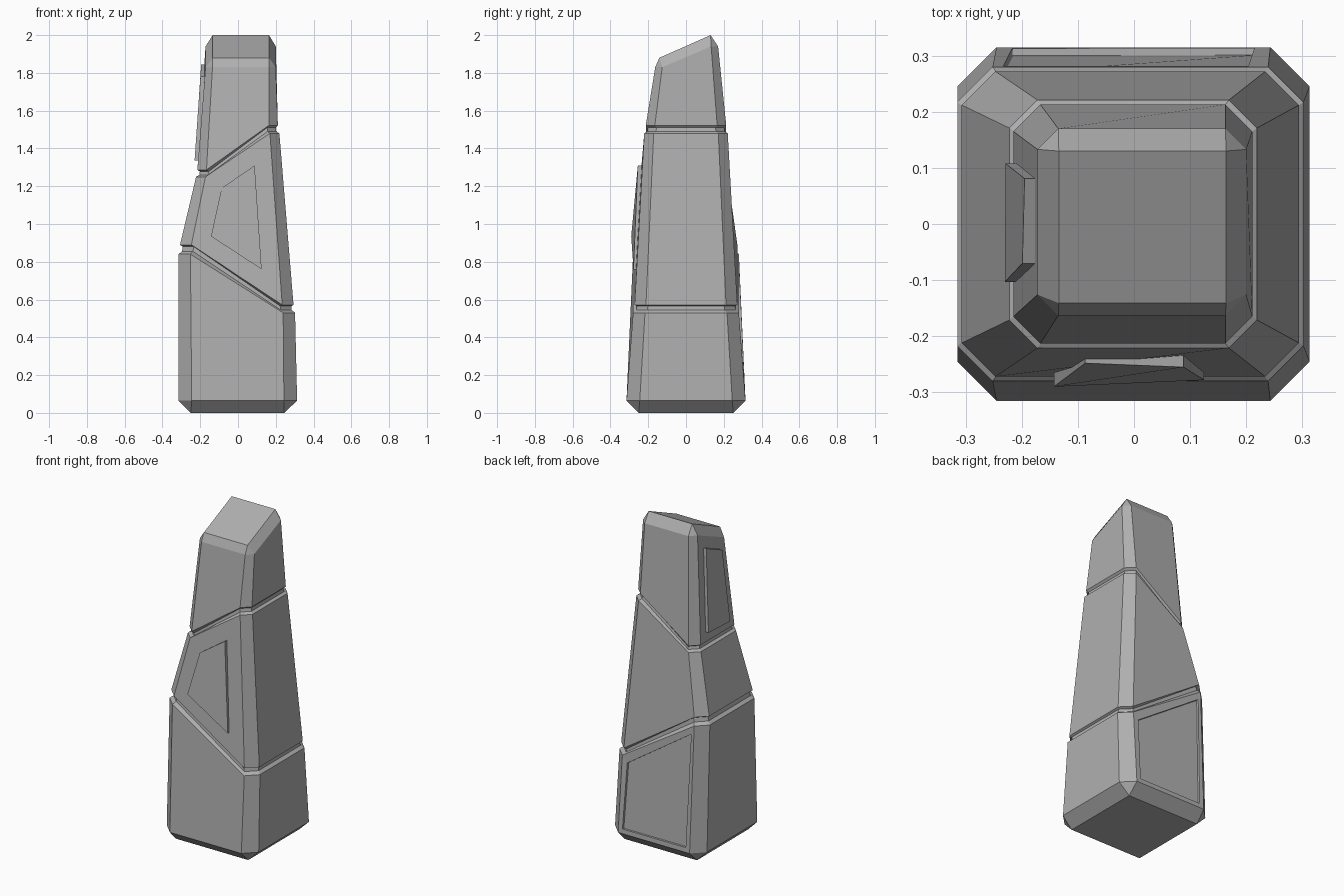
import bpy, bmesh

if "Cube" in bpy.data.objects:
    bpy.data.objects.remove(bpy.data.objects["Cube"])

# Dark grey stone
stone = bpy.data.materials.new("stone_grey")
stone.diffuse_color = (0.43, 0.43, 0.43, 1.0)
stone.use_nodes = True
stone.node_tree.nodes["Principled BSDF"].inputs["Base Color"].default_value = stone.diffuse_color


def finish(bm, name):
    bmesh.ops.recalc_face_normals(bm, faces=bm.faces)
    mesh = bpy.data.meshes.new(name)
    bm.to_mesh(mesh)
    bm.free()
    mesh.materials.append(stone)
    obj = bpy.data.objects.new(name, mesh)
    bpy.context.collection.objects.link(obj)
    return obj


def ring(bm, x0, x1, y0, y1, c, z_fl, z_fr, z_br, z_bl):
    """Rectangle with cut corners; each corner has its own height."""
    pts = [(x0, y0 + c, z_fl), (x0 + c, y0, z_fl),
           (x1 - c, y0, z_fr), (x1, y0 + c, z_fr),
           (x1, y1 - c, z_br), (x1 - c, y1, z_br),
           (x0 + c, y1, z_bl), (x0, y1 - c, z_bl)]
    return [bm.verts.new(p) for p in pts]


def slant_x(bm, x0, x1, y, c, zl, zr):
    return ring(bm, x0, x1, -y, y, c, zl, zr, zr, zl)


# Standing stone: three slanted blocks separated by narrow grooves
bm = bmesh.new()
rings = [
    slant_x(bm, -0.25, 0.245, 0.25, 0.0, 0.0, 0.0),
    slant_x(bm, -0.315, 0.313, 0.315, 0.07, 0.065, 0.065),
    # lower groove
    slant_x(bm, -0.315, 0.302, 0.28, 0.063, 0.84, 0.53),
    slant_x(bm, -0.297, 0.284, 0.262, 0.058, 0.855, 0.545),
    slant_x(bm, -0.292, 0.282, 0.26, 0.058, 0.88, 0.565),
    slant_x(bm, -0.307, 0.294, 0.272, 0.06, 0.89, 0.572),
    # upper groove
    slant_x(bm, -0.222, 0.219, 0.221, 0.05, 1.25, 1.48),
    slant_x(bm, -0.205, 0.203, 0.205, 0.046, 1.26, 1.49),
    slant_x(bm, -0.202, 0.2, 0.202, 0.046, 1.277, 1.51),
    slant_x(bm, -0.215, 0.211, 0.213, 0.048, 1.287, 1.522),
    # bevelled sloping top
    ring(bm, -0.172, 0.2, -0.163, 0.17, 0.037, 1.83, 1.83, 1.94, 1.94),
    ring(bm, -0.134, 0.164, -0.141, 0.13, 0.0, 1.88, 1.88, 2.0, 2.0),
]
back_face = None
for k, (a, b) in enumerate(zip(rings, rings[1:])):
    for i in range(8):
        j = (i + 1) % 8
        f = bm.faces.new((a[i], a[j], b[j], b[i]))
        if k == 1 and i == 5:
            back_face = f
bm.faces.new(rings[0][::-1])
bm.faces.new(rings[-1])
bm.normal_update()

# Recessed panel on the back of the lowest block
bmesh.ops.inset_individual(bm, faces=[back_face], thickness=0.04)
for v in back_face.verts:
    if v.co.z > 0.3:
        v.co.z -= 0.02
bmesh.ops.inset_individual(bm, faces=[back_face], thickness=0.001, depth=-0.013)
bmesh.ops.remove_doubles(bm, verts=bm.verts, dist=0.0004)
finish(bm, "stone_body")


def panel(name, outer, push):
    """Thin raised plate whose inner side is sunk into the stone."""
    bm = bmesh.new()
    o = [bm.verts.new(p) for p in outer]
    n = [bm.verts.new([a + b for a, b in zip(p, push)]) for p in outer]
    bm.faces.new(o)
    bm.faces.new(n[::-1])
    for i in range(4):
        j = (i + 1) % 4
        bm.faces.new((o[i], n[i], n[j], o[j]))
    return finish(bm, name)


# Raised plate on the front of the middle block
panel("front_panel",
      [(-0.143, -0.29, 0.935), (0.125, -0.278, 0.76),
       (0.088, -0.255, 1.31), (-0.087, -0.248, 1.19)], (0, 0.035, 0))

# Raised plate on the left of the top block
panel("left_panel",
      [(-0.229, 0.108, 1.345), (-0.23, -0.103, 1.335),
       (-0.199, -0.07, 1.78), (-0.195, 0.081, 1.845)], (0.035, 0, 0))
